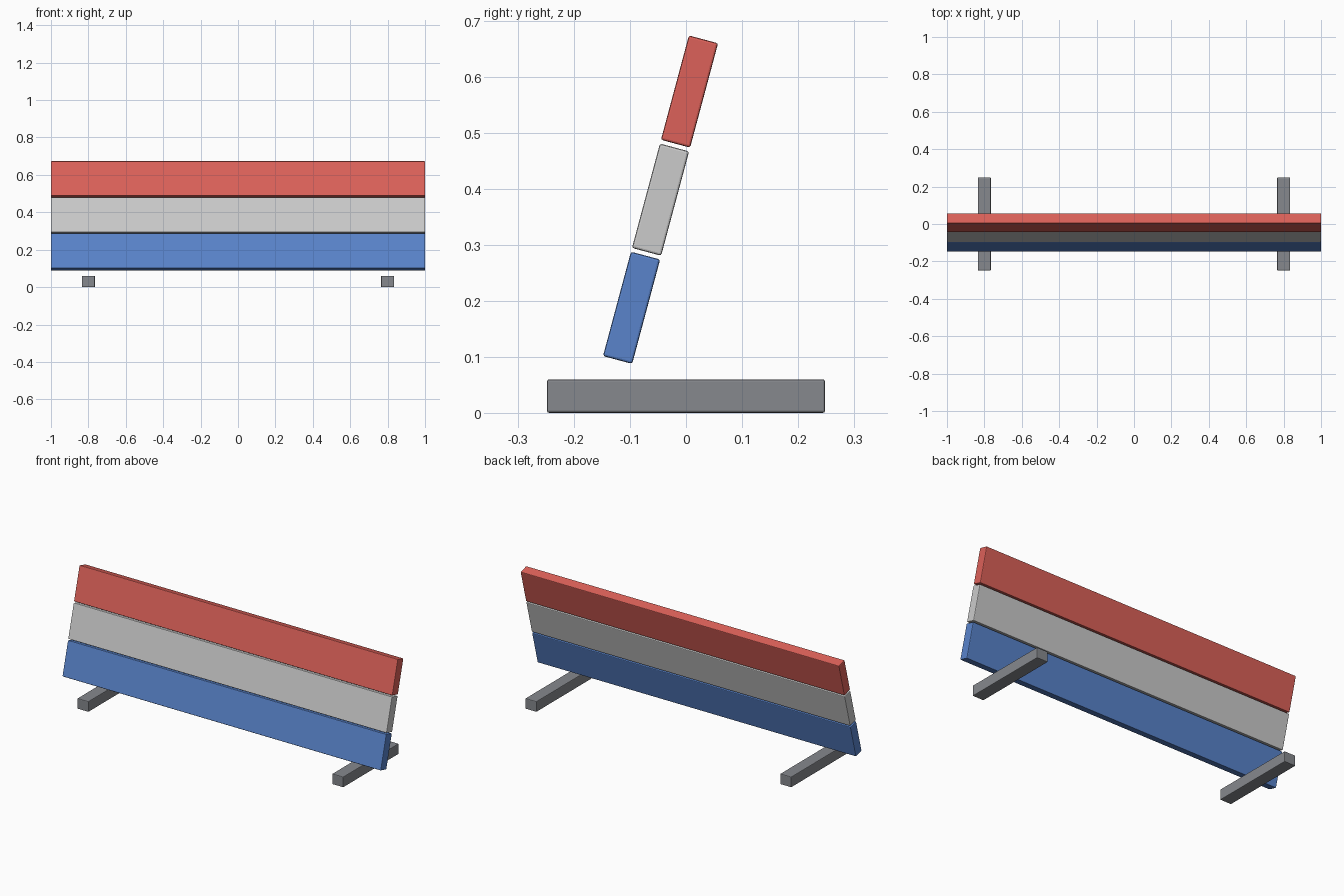
import bpy
from math import radians, sin, cos

if "Cube" in bpy.data.objects:
    bpy.data.objects.remove(bpy.data.objects["Cube"])

TILT = radians(15)      # lean of the board stack
PITCH = 0.2             # spacing of boards along the lean


def beam(name, size, loc, tilt=0.0, color=None):
    """Box with lightly eased edges."""
    bpy.ops.mesh.primitive_cube_add(size=1, location=loc, rotation=(-tilt, 0, 0))
    ob = bpy.context.object
    ob.name = name
    ob.scale = size
    bpy.ops.object.transform_apply(location=False, rotation=False, scale=True)
    bev = ob.modifiers.new("eased_edges", 'BEVEL')
    bev.width = 0.004
    bev.segments = 2
    if color:
        mat = bpy.data.materials.new(name + "_paint")
        mat.diffuse_color = color
        mat.use_nodes = True
        mat.node_tree.nodes["Principled BSDF"].inputs["Base Color"].default_value = mat.diffuse_color
        ob.data.materials.append(mat)
    return ob


# Three leaning boards, bottom to top
boards = [("lower_board", (0.10, 0.23, 0.60, 1)),
          ("middle_board", None),
          ("upper_board", (0.72, 0.12, 0.10, 1))]
boards[1] = ("middle_board", (0.53, 0.53, 0.53, 1))
for i, (name, color) in enumerate(boards):
    d = (i - 1) * PITCH
    beam(name, (2.0, 0.054, 0.193),
         (0, -0.0455 + d * sin(TILT), 0.381 + d * cos(TILT)), TILT, color)

# Two feet running front to back
for side, x in (("left", -0.8), ("right", 0.8)):
    beam(side + "_foot", (0.07, 0.497, 0.06), (x, 0, 0.03),
         color=(0.24, 0.25, 0.27, 1))
